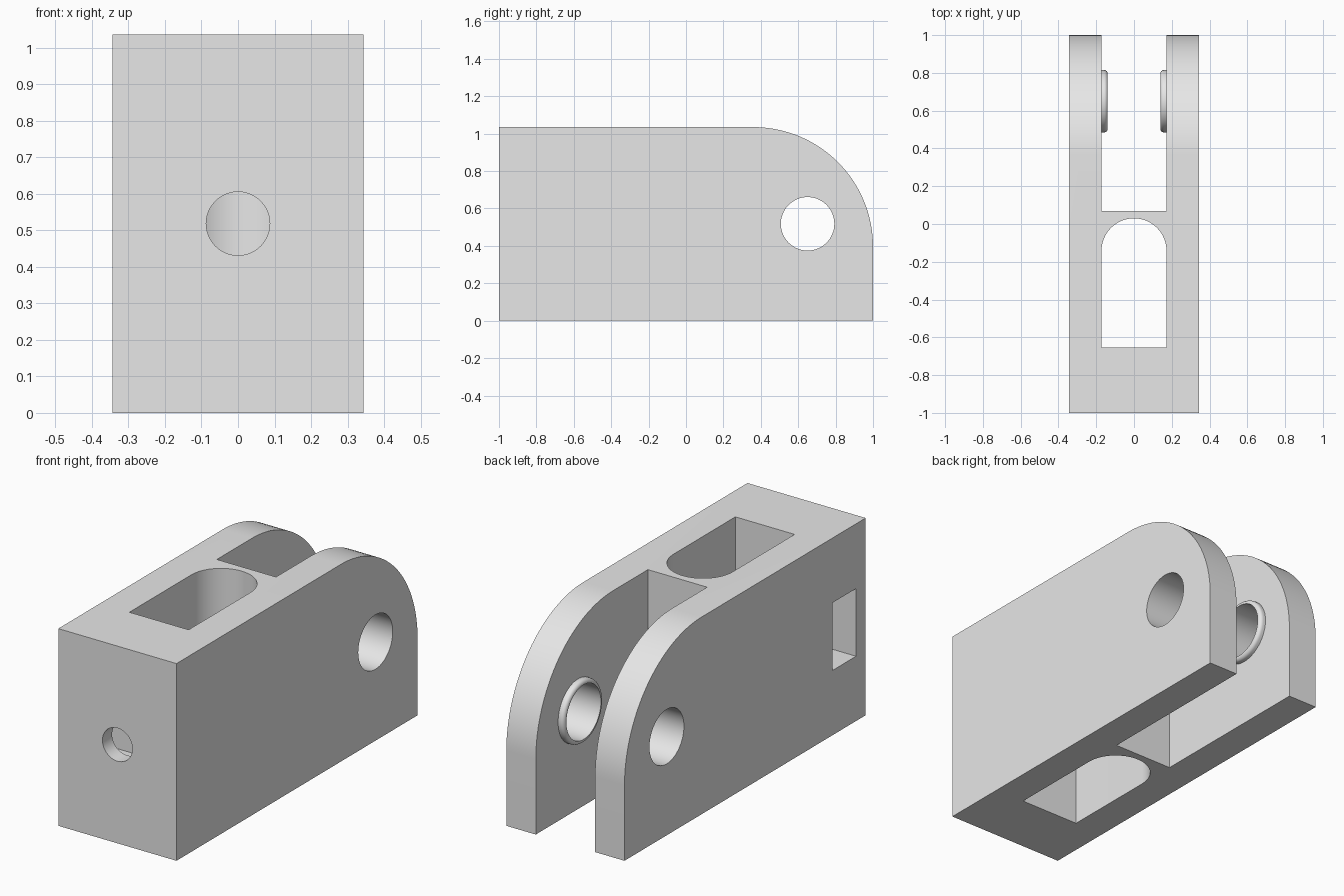
import bpy
import bmesh
from math import sin, cos, pi, radians
from mathutils import Vector

cube = bpy.data.objects.get("Cube")
if cube:
    bpy.data.objects.remove(cube, do_unlink=True)

# Main dimensions
HALF_W, HEIGHT = 0.343, 1.035
GAP = 0.172                      # half width of fork gap and slot
NOSE_R = 0.64                    # rounding of the fork ends
PIN_Y, PIN_Z, PIN_R = 0.65, 0.518, 0.143

grey = bpy.data.materials.new("plain grey")
grey.use_nodes = True
colour = (0.8, 0.8, 0.8, 1)
grey.diffuse_color = colour
grey.node_tree.nodes["Principled BSDF"].inputs["Base Color"].default_value = colour


def arc(cx, cy, r, start, end, steps):
    angles = [start + (end - start) * i / steps for i in range(steps + 1)]
    return [(cx + r * cos(a), cy + r * sin(a)) for a in angles]


def make_object(name, bm):
    bmesh.ops.recalc_face_normals(bm, faces=bm.faces)
    mesh = bpy.data.meshes.new(name)
    bm.to_mesh(mesh)
    bm.free()
    mesh.materials.append(grey)
    obj = bpy.data.objects.new(name, mesh)
    bpy.context.collection.objects.link(obj)
    return obj


def prism(name, outline, axis, low, high):
    """Extrude a 2D outline along the given axis."""
    def place(u, v):
        return {"x": (low, u, v), "y": (u, low, v), "z": (u, v, low)}[axis]
    bm = bmesh.new()
    face = bm.faces.new([bm.verts.new(place(u, v)) for u, v in outline])
    moved = bmesh.ops.extrude_face_region(bm, geom=[face])["geom"]
    shift = Vector([(high - low) * (a == axis) for a in "xyz"])
    bmesh.ops.translate(bm, vec=shift, verts=[v for v in moved if isinstance(v, bmesh.types.BMVert)])
    return make_object(name, bm)


def rectangle(u0, u1, v0, v1):
    return [(u0, v0), (u1, v0), (u1, v1), (u0, v1)]


def circle(cx, cy, r, steps=64):
    return arc(cx, cy, r, 0, 2 * pi, steps)[:-1]


def smooth(obj):
    bpy.ops.object.select_all(action="DESELECT")
    obj.select_set(True)
    bpy.context.view_layer.objects.active = obj
    bpy.ops.object.shade_smooth_by_angle(angle=radians(30))


# Clevis block with rounded upper fork ends
side = [(-1, HEIGHT), (-1, 0), (1, 0)]
side += arc(1 - NOSE_R, HEIGHT - NOSE_R, NOSE_R, 0, pi / 2, 32)
body = prism("clevis_body", side, "x", -HALF_W, HALF_W)

# Openings: fork gap, round-ended slot, pin hole, front bolt hole, nut pocket
slot = [(-GAP, -0.655), (GAP, -0.655)] + arc(0, 0.03 - GAP, GAP, 0, pi, 32)
cutters = [
    prism("fork_gap_cutter", rectangle(-GAP, GAP, 0.07, 1.2), "z", -0.1, 1.2),
    prism("slot_cutter", slot, "z", -0.1, 1.2),
    prism("pin_hole_cutter", circle(PIN_Y, PIN_Z, PIN_R), "x", -0.5, 0.5),
    prism("bolt_hole_cutter", circle(0, PIN_Z, 0.087, 48), "y", -1.1, -0.5),
    prism("nut_pocket_cutter", rectangle(-0.92, -0.725, 0.34, 0.695), "x", -0.5, GAP),
]
for cutter in cutters:
    cutter.hide_render = True
    mod = body.modifiers.new(cutter.name, "BOOLEAN")
    mod.operation = "DIFFERENCE"
    mod.solver = "EXACT"
    mod.object = cutter

# Bake the cuts and drop the helpers
graph = bpy.context.evaluated_depsgraph_get()
cut_mesh = bpy.data.meshes.new_from_object(body.evaluated_get(graph))
body.modifiers.clear()
body.data = cut_mesh
for cutter in cutters:
    bpy.data.objects.remove(cutter, do_unlink=True)
smooth(body)

# Raised rings around the pin hole on the inner fork faces
BOSS_R, FILLET, BOSS_X = 0.165, 0.019, 0.139
for name, sign in (("left_pin_ring", 1), ("right_pin_ring", -1)):
    section = [(PIN_R, GAP), (BOSS_R, GAP)]
    section += arc(BOSS_R - FILLET, BOSS_X + FILLET, FILLET, 0, -pi / 2, 6)
    section += [(PIN_R, BOSS_X)]
    bm = bmesh.new()
    verts = [bm.verts.new((sign * x, PIN_Y + r, PIN_Z)) for r, x in section]
    edges = [bm.edges.new((verts[i - 1], verts[i])) for i in range(len(verts))]
    bmesh.ops.spin(bm, geom=verts + edges, cent=(0, PIN_Y, PIN_Z), axis=(1, 0, 0),
                   angle=2 * pi, steps=64, use_merge=True)
    bmesh.ops.remove_doubles(bm, verts=bm.verts, dist=0.0001)
    smooth(make_object(name, bm))
